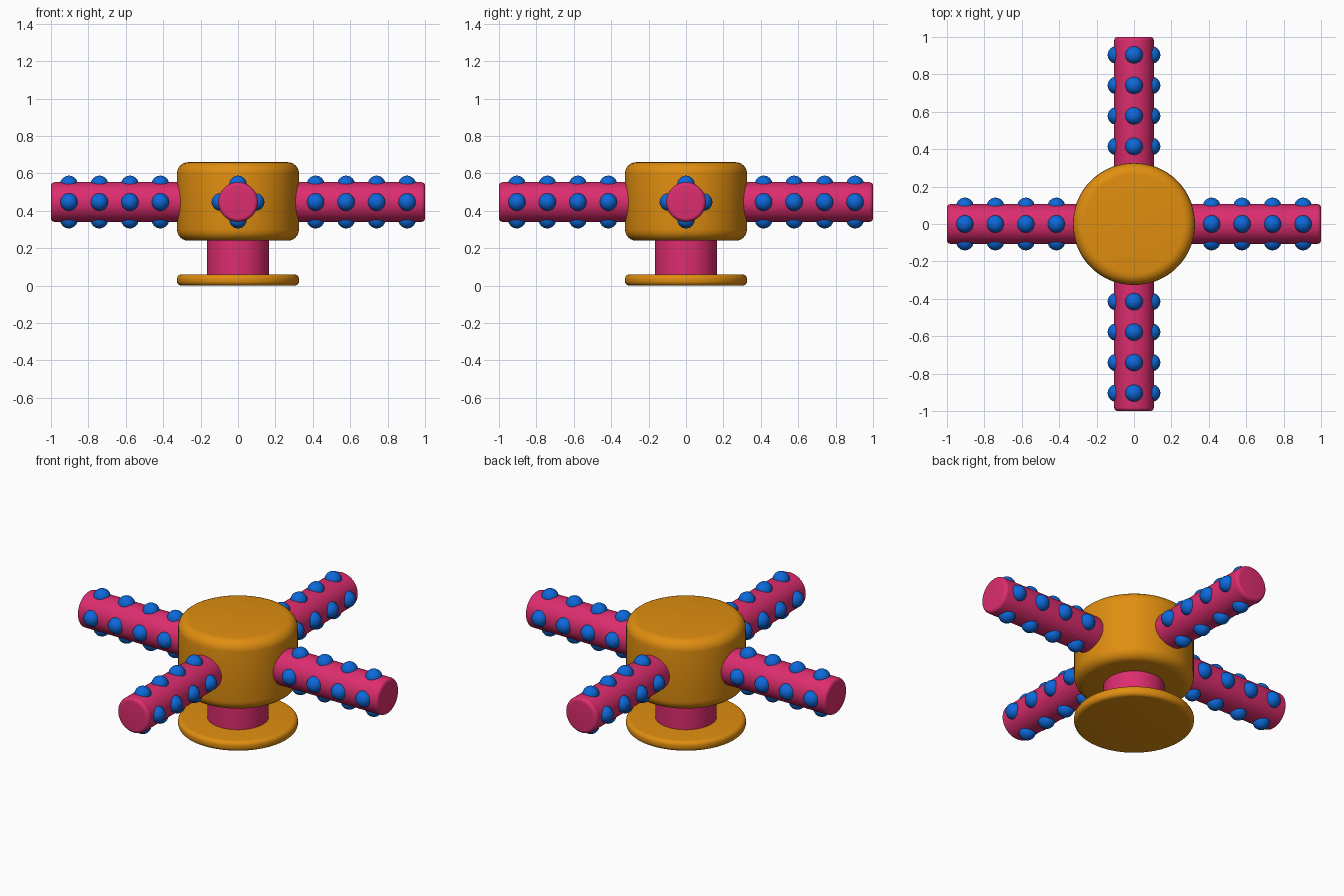
import bpy
import math
from mathutils import Matrix, Vector

cube = bpy.data.objects.get("Cube")
if cube:
    bpy.data.objects.remove(cube)


def make_material(name, color):
    mat = bpy.data.materials.new(name)
    mat.use_nodes = True
    mat.diffuse_color = (*color, 1)
    bsdf = next(n for n in mat.node_tree.nodes if n.type == "BSDF_PRINCIPLED")
    bsdf.inputs["Base Color"].default_value = (*color, 1)
    return mat


orange = make_material("orange", (0.74, 0.27, 0.005))
pink = make_material("pink", (0.72, 0.026, 0.157))
blue = make_material("blue", (0.004, 0.14, 0.70))


def finish(name, mat):
    obj = bpy.context.object
    obj.name = name
    obj.data.materials.append(mat)
    bpy.ops.object.shade_smooth_by_angle(angle=math.radians(35))
    return obj


def cylinder(name, mat, radius, start, end, bevel=0.0):
    """Round bar between two points with softened rims."""
    start, end = Vector(start), Vector(end)
    axis = end - start
    bpy.ops.mesh.primitive_cylinder_add(
        vertices=64, radius=radius, depth=axis.length, location=(start + end) / 2,
        rotation=axis.to_track_quat("Z", "Y").to_euler())
    if bevel:
        mod = bpy.context.object.modifiers.new("rounded_rims", "BEVEL")
        mod.width = bevel
        mod.segments = 6
        mod.limit_method = "ANGLE"
        bpy.ops.object.modifier_apply(modifier=mod.name)
    return finish(name, mat)


ARM_HEIGHT = 0.447

# Base disc, post and hub
cylinder("base", orange, 0.327, (0, 0, 0), (0, 0, 0.06), 0.025)
cylinder("post", pink, 0.167, (0, 0, 0.05), (0, 0, 0.26))
cylinder("hub", orange, 0.326, (0, 0, 0.24), (0, 0, 0.66), 0.06)

# Four arms, each with four rings of four round studs
for name, turn in (("left", 0), ("back", 1), ("right", 2), ("front", 3)):
    spin = Matrix.Rotation(turn * math.pi / 2, 3, "Z")
    lift = Vector((0, 0, ARM_HEIGHT))
    cylinder(name + "_arm", pink, 0.106, lift + spin @ Vector((0.2, 0, 0)),
             lift + spin @ Vector((1, 0, 0)), 0.02)
    for ring in range(4):
        for side in range(4):
            angle = side * math.pi / 2
            spot = Vector((0.415 + 0.163 * ring, 0.094 * math.cos(angle),
                           0.094 * math.sin(angle)))
            bpy.ops.mesh.primitive_uv_sphere_add(
                segments=24, ring_count=16, radius=0.047, location=lift + spin @ spot)
            finish(f"{name}_stud_{ring + 1}_{side + 1}", blue)
